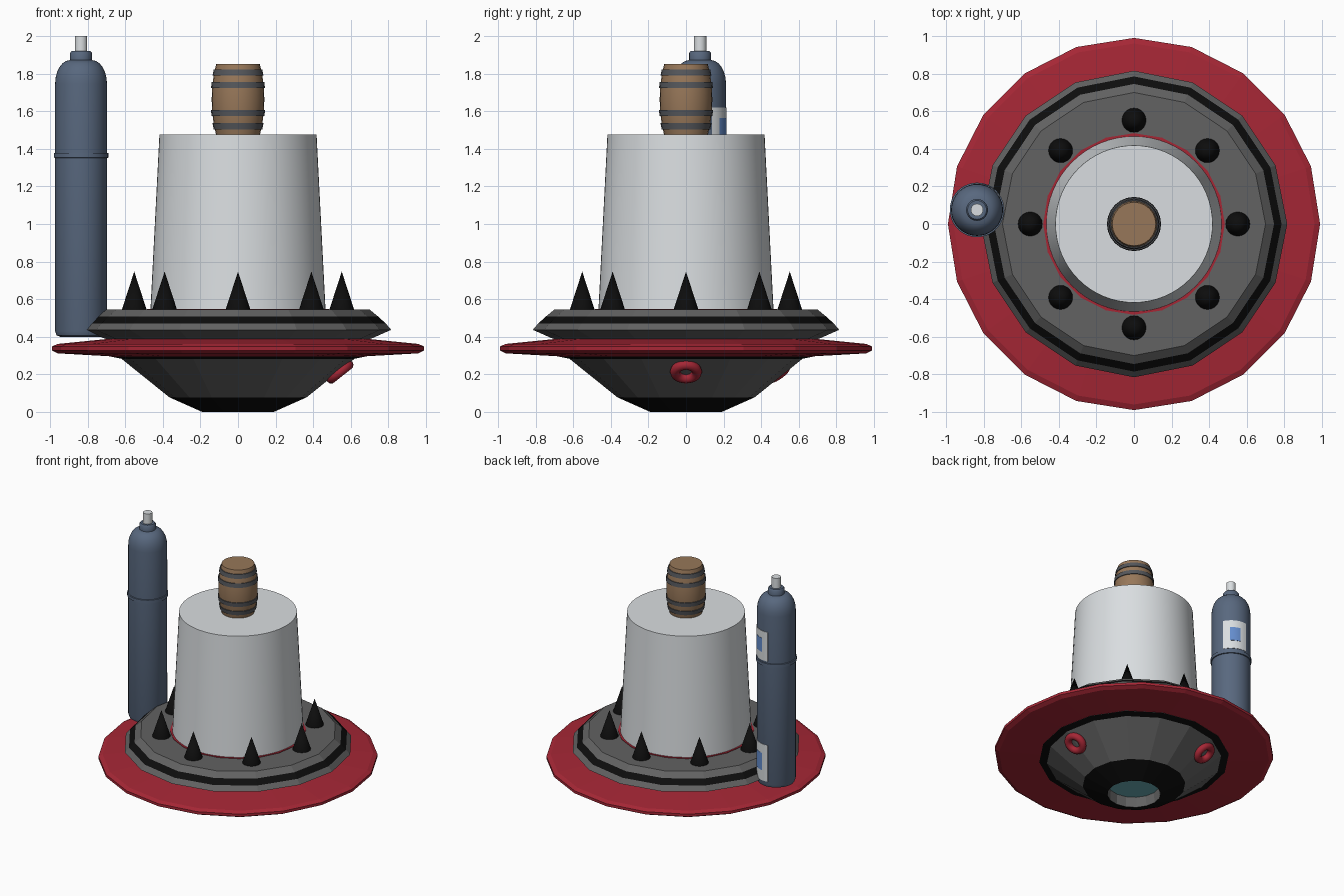
import bpy, bmesh, math
from mathutils import Vector, Matrix

if "Cube" in bpy.data.objects:
    bpy.data.objects.remove(bpy.data.objects["Cube"])


def colour(name, r, g, b):
    m = bpy.data.materials.new(name)
    m.diffuse_color = (r, g, b, 1)
    m.use_nodes = True
    m.node_tree.nodes["Principled BSDF"].inputs["Base Color"].default_value = m.diffuse_color
    return m


RED = colour("crimson", .38, .02, .036)
GREY = colour("dark grey", .122, .122, .122)
BLACK = colour("black", .004, .004, .004)
WHITE = colour("pale grey", .70, .73, .75)
WOOD = colour("wood", .31, .185, .10)
IRON = colour("iron", .09, .095, .105)
STEEL = colour("blue steel", .098, .138, .21)
BLUE = colour("label blue", .13, .27, .62)
TEAL = colour("teal glass", .15, .42, .46)


def finish(name, bm, mats, smooth):
    bmesh.ops.recalc_face_normals(bm, faces=bm.faces[:])
    me = bpy.data.meshes.new(name)
    bm.to_mesh(me)
    bm.free()
    for m in mats:
        me.materials.append(m)
    if smooth:
        me.shade_smooth()
        me.set_sharp_from_angle(angle=math.radians(smooth))
    ob = bpy.data.objects.new(name, me)
    bpy.context.collection.objects.link(ob)
    return ob


def lathe(name, profile, segs, mats, loc=(0, 0, 0), smooth=0, loop=False, arc=None):
    """Revolve (r, z) points; mats is one material or one per profile span."""
    if not isinstance(mats, list):
        mats = [mats] * len(profile)
    unique = list(dict.fromkeys(mats))
    a0, a1 = arc if arc else (0, 360)
    bm = bmesh.new()
    rings = []
    for i in range(segs + 1 if arc else segs):
        a = math.radians(a0 + (a1 - a0) * i / segs)
        rings.append([(r, z, a) for r, z in profile])
    poles = {}

    def vert(r, z, a):
        key = (0, z) if r == 0 else (r, z, a)
        if key not in poles:
            poles[key] = bm.verts.new((loc[0] + r * math.cos(a),
                                       loc[1] + r * math.sin(a), loc[2] + z))
        return poles[key]

    rings = [[vert(*p) for p in ring] for ring in rings]
    n = len(profile)
    for i in range(segs):
        A, B = rings[i], rings[(i + 1) % len(rings)]
        for j in range(n if loop else n - 1):
            k = (j + 1) % n
            quad = list(dict.fromkeys([A[j], B[j], B[k], A[k]]))
            if len(quad) > 2:
                bm.faces.new(quad).material_index = unique.index(mats[j])
    if arc:
        bm.faces.new(rings[0])
        bm.faces.new(rings[-1])
    return finish(name, bm, unique, smooth)


# Saucer underside with recessed glass port
lathe("lower_hull",
      [(0, .08), (.185, .08), (.19, 0), (.365, .078), (.62, .283), (.675, .294), (.65, .36), (0, .36)],
      16, [TEAL, GREY, BLACK, GREY, BLACK, GREY, GREY])

# Red rim disc
lathe("rim_disc",
      [(.6, .30), (.66, .295), (.96, .312), (.99, .328), (.99, .348), (.96, .362), (.66, .392), (.6, .39)],
      20, RED, loop=True)

# Upper hull with black stripe
lathe("upper_hull",
      [(0, .37), (.66, .375), (.72, .395), (.815, .437), (.785, .472), (.745, .508), (.70, .545), (0, .545)],
      16, [GREY, GREY, GREY, GREY, BLACK, GREY, GREY])

# Red collar and pale tower
lathe("tower_collar", [(0, .53), (.483, .53), (.483, .549), (0, .549)], 20, RED)
lathe("tower", [(0, .5), (.468, .5), (.418, 1.475), (0, 1.475)], 64, WHITE, smooth=30)

# Spikes around the tower
for i in range(8):
    a = math.radians(45 * i)
    lathe(f"spike_{i + 1}", [(0, .53), (.066, .53), (.064, .55), (0, .747)], 20, BLACK,
          (.552 * math.cos(a), .552 * math.sin(a), 0), smooth=50)

# Red ring ports on the lower hull
for i, ang in enumerate((0, 117)):
    a = math.radians(ang)
    ob = lathe(f"ring_port_{i + 1}",
               [(.058 + .027 * math.cos(t * math.pi / 5), .027 * math.sin(t * math.pi / 5))
                for t in range(10)], 24, RED, smooth=60, loop=True)
    normal = Vector((.62 * math.cos(a), .62 * math.sin(a), -.785))
    ob.matrix_world = Matrix.Translation((.542 * math.cos(a), .542 * math.sin(a), .214)) @ \
        normal.to_track_quat('Z', 'Y').to_matrix().to_4x4()


# Barrel on top of the tower, bulging between its ends
def stave_r(z):
    return .14 - .024 * ((z - 1.662) / .19) ** 2


zs = [1.472 + .38 * i / 10 for i in range(11)]
lathe("barrel", [(0, zs[0])] + [(stave_r(z), z) for z in zs] + [(0, zs[-1])], 24, WOOD, smooth=30)
for i, z in enumerate((1.52, 1.59, 1.74, 1.807)):
    lo, hi = z - .016, z + .016
    lathe(f"barrel_hoop_{i + 1}",
          [(.1, lo), (stave_r(lo) + .006, lo), (stave_r(hi) + .006, hi), (.1, hi)],
          24, IRON, smooth=30, loop=True)

# Gas tank standing on the rim
TANK = (-.835, .075, 0)
shoulder = [(.058 + .08 * math.cos(t * math.pi / 12), 1.745 + .127 * math.sin(t * math.pi / 12))
            for t in range(7)]
lathe("gas_tank", [(0, .40), (.112, .40), (.13, .408), (.138, .43)] + shoulder +
      [(.058, 1.91), (.05, 1.92), (0, 1.92)], 40, STEEL, TANK, smooth=40)
lathe("tank_band", [(.13, 1.35), (.145, 1.353), (.145, 1.377), (.13, 1.38)], 40, STEEL, TANK,
      smooth=30, loop=True)
lathe("tank_valve", [(0, 1.9), (.033, 1.9), (.033, 2), (0, 2)], 24, WHITE, TANK, smooth=30)


# Curved labels wrapped on the tank, each with a blue square
def plate(name, mat, z0, z1, a0, a1, r):
    lathe(name, [(.135, z0), (r, z0), (r, z1), (.135, z1)], 10, mat, TANK,
          smooth=30, loop=True, arc=(a0, a1))


for tag, z0, z1 in (("upper", 1.392, 1.62), ("lower", .45, .735)):
    h = z1 - z0
    plate(f"{tag}_label", WHITE, z0, z1, 27, 99, .1405)
    plate(f"{tag}_label_square", BLUE, z0 + .28 * h, z1 - .25 * h, 47, 79, .1425)
